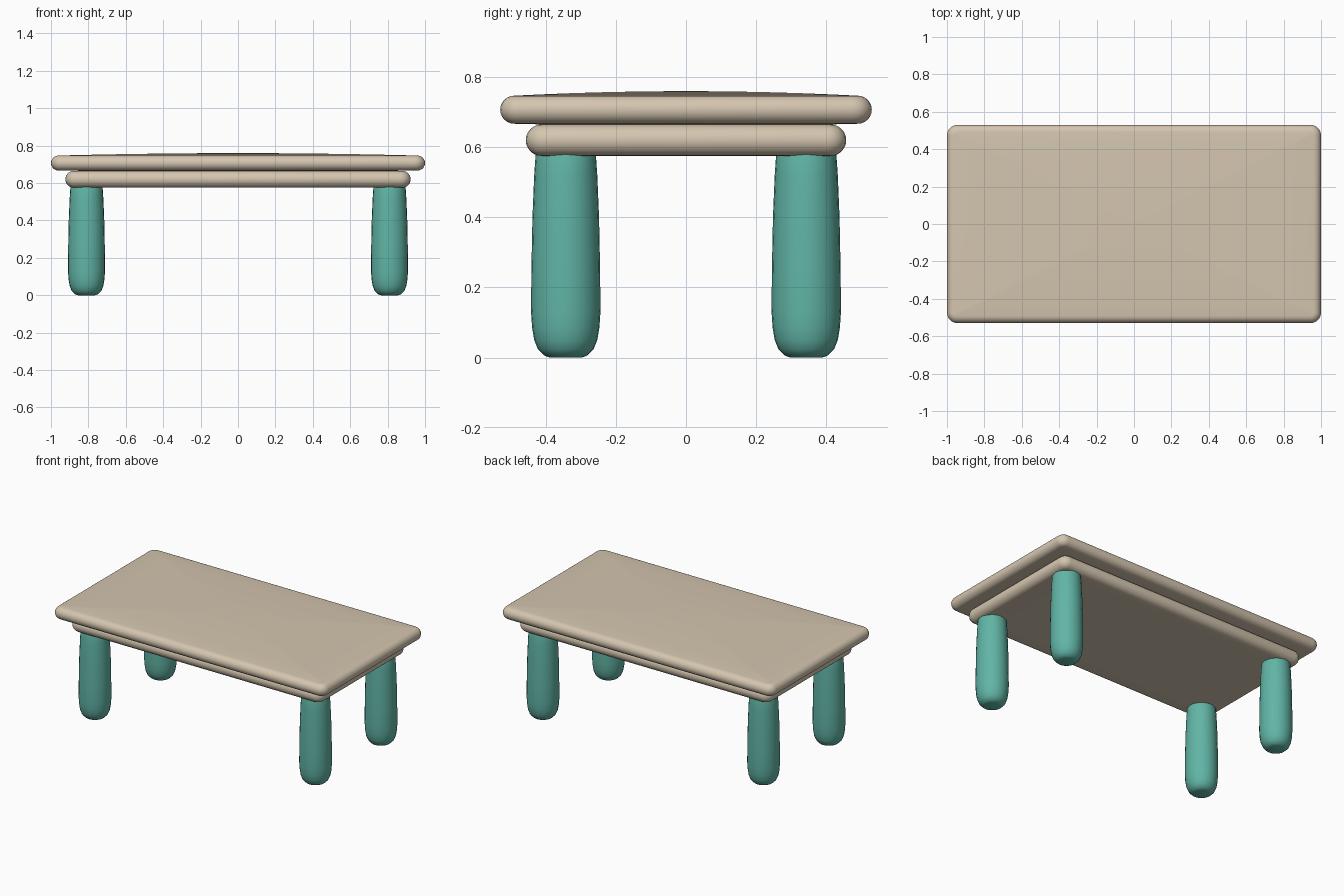
import bpy
import bmesh
import math

cube = bpy.data.objects.get("Cube")
if cube:
    bpy.data.objects.remove(cube, do_unlink=True)


def material(name, color):
    m = bpy.data.materials.new(name)
    m.use_nodes = True
    m.diffuse_color = color
    m.node_tree.nodes["Principled BSDF"].inputs["Base Color"].default_value = color
    return m


wood = material("beige", (0.66, 0.56, 0.43, 1))
teal = material("teal", (0.12, 0.46, 0.38, 1))


def loft(name, rings, mat):
    """Skin a stack of equal-length rings and cap both ends."""
    bm = bmesh.new()
    loops = [[bm.verts.new(p) for p in ring] for ring in rings]
    n = len(loops[0])
    for a, b in zip(loops, loops[1:]):
        for i in range(n):
            j = (i + 1) % n
            bm.faces.new((a[i], a[j], b[j], b[i]))
    bm.faces.new(loops[0][::-1])
    bm.faces.new(loops[-1])
    bmesh.ops.recalc_face_normals(bm, faces=bm.faces[:])
    mesh = bpy.data.meshes.new(name)
    bm.to_mesh(mesh)
    bm.free()
    mesh.materials.append(mat)
    obj = bpy.data.objects.new(name, mesh)
    bpy.context.collection.objects.link(obj)
    bpy.ops.object.select_all(action="DESELECT")
    obj.select_set(True)
    bpy.context.view_layer.objects.active = obj
    bpy.ops.object.shade_smooth_by_angle(angle=math.radians(45))
    return obj


def outline(hx, hy, radius, z, scale=1.0, steps=5):
    """Rounded rectangle in plan."""
    points = []
    for k, (sx, sy) in enumerate(((1, 1), (-1, 1), (-1, -1), (1, -1))):
        for i in range(steps + 1):
            a = math.pi / 2 * (k + i / steps)
            x = sx * (hx - radius) + radius * math.cos(a)
            y = sy * (hy - radius) + radius * math.sin(a)
            points.append((x * scale, y * scale, z))
    return points


def slab(name, hx, hy, low, high, corner, bulge=0.0):
    """Board with a round edge and optionally crowned faces."""
    half = (high - low) / 2
    mid = (high + low) / 2
    inner = (hx - half, hy - half, max(corner - half, 0.012))
    crown = [(s, bulge * (1 - s * s)) for s in (0.05, 0.25, 0.45, 0.65, 0.85)]
    rings = [outline(*inner, low - 0.5 * b, s) for s, b in crown]
    for i in range(13):
        a = -math.pi / 2 + math.pi * i / 12
        inset = half * (1 - math.cos(a))
        rings.append(outline(hx - inset, hy - inset, max(corner - inset, 0.012),
                             mid + half * math.sin(a)))
    rings += [outline(*inner, high + b, s) for s, b in reversed(crown)]
    return loft(name, rings, wood)


# Top board and the smaller board beneath it
slab("table_top", 1.0, 0.53, 0.667, 0.747, 0.055, 0.013)
slab("under_board", 0.923, 0.457, 0.575, 0.665, 0.055)

# Tapered legs with rounded feet: radius, height
leg_profile = [(0.045, 0), (0.062, 0.006), (0.079, 0.023), (0.09, 0.05),
               (0.096, 0.085), (0.099, 0.13), (0.098, 0.25), (0.095, 0.4),
               (0.09, 0.52), (0.086, 0.578), (0.08, 0.6)]
for side, sx in (("left", 1), ("right", -1)):
    for end, sy in (("front", -1), ("back", 1)):
        rings = [[(r * math.cos(math.tau * i / 24), r * math.sin(math.tau * i / 24), z)
                  for i in range(24)] for r, z in leg_profile]
        leg = loft(f"{end}_{side}_leg", rings, teal)
        leg.location = (sx * 0.81, sy * 0.343, 0)
